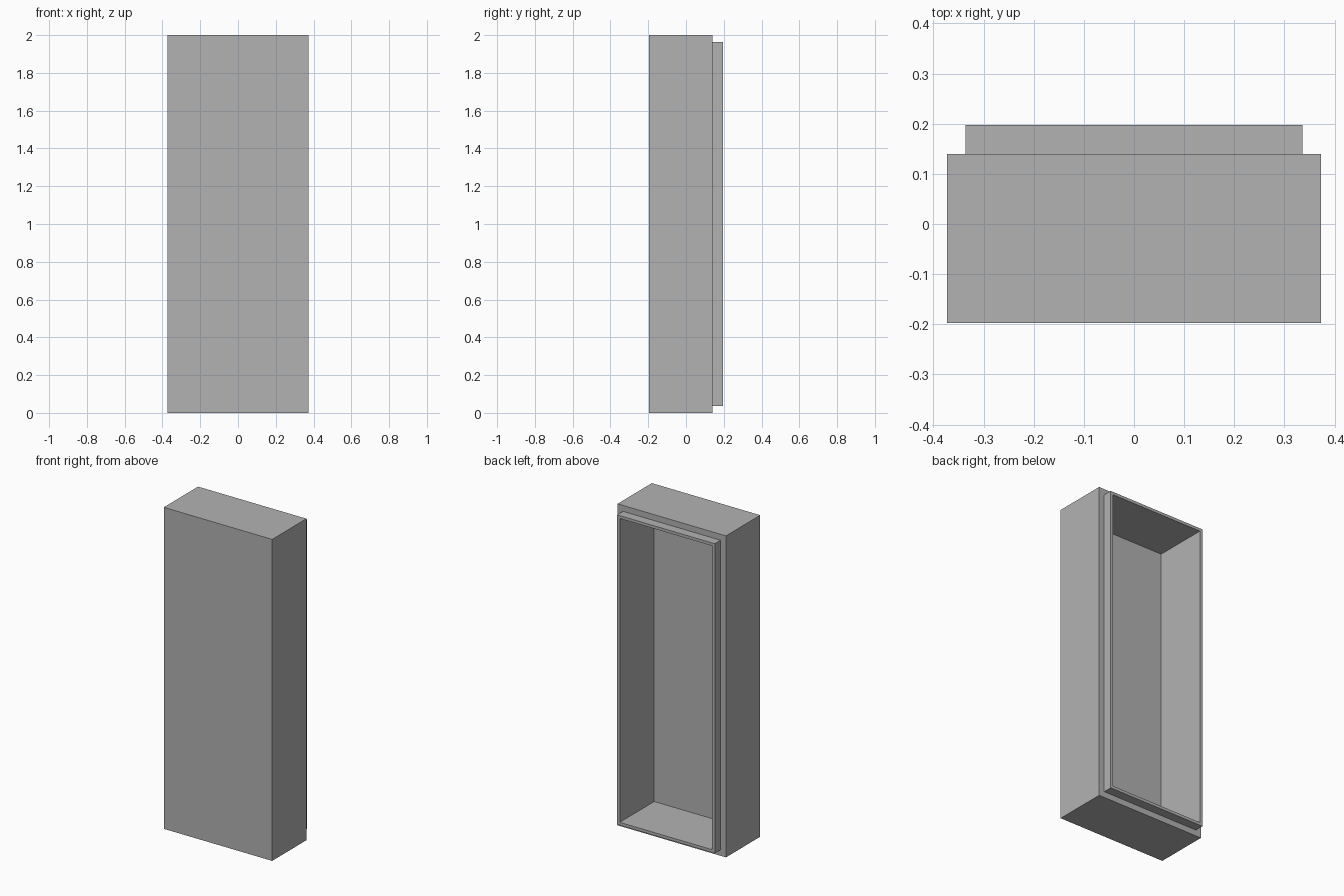
import bpy
import bmesh

cube = bpy.data.objects.get("Cube")
if cube:
    bpy.data.objects.remove(cube, do_unlink=True)

# Overall sizes
WIDTH, HEIGHT = 0.746, 2.0
FRONT, LEDGE, RIM = -0.197, 0.14, 0.197
WALL, STEP = 0.055, 0.037

grey = bpy.data.materials.new("plain grey")
grey.use_nodes = True
colour = (0.448, 0.448, 0.448, 1)
grey.diffuse_color = colour
grey.node_tree.nodes["Principled BSDF"].inputs["Base Color"].default_value = colour


def ring(bm, inset, y):
    """Rectangle in the x-z plane, drawn in from the outer outline."""
    x, low, high = WIDTH / 2 - inset, inset, HEIGHT - inset
    return [bm.verts.new(p) for p in
            ((-x, y, low), (x, y, low), (x, y, high), (-x, y, high))]


# Open-backed case: outer shell, ledge, raised lip, then the hollow inside
bm = bmesh.new()
steps = [(0, FRONT), (0, LEDGE), (STEP, LEDGE), (STEP, RIM),
         (WALL, RIM), (WALL, FRONT + WALL)]
rings = [ring(bm, inset, y) for inset, y in steps]
for a, b in zip(rings, rings[1:]):
    for i in range(4):
        j = (i + 1) % 4
        bm.faces.new((a[i], a[j], b[j], b[i]))
bm.faces.new(rings[0])
bm.faces.new(rings[-1])
bmesh.ops.recalc_face_normals(bm, faces=bm.faces)

mesh = bpy.data.meshes.new("open_case")
bm.to_mesh(mesh)
bm.free()
mesh.materials.append(grey)
case = bpy.data.objects.new("open_case", mesh)
bpy.context.collection.objects.link(case)
